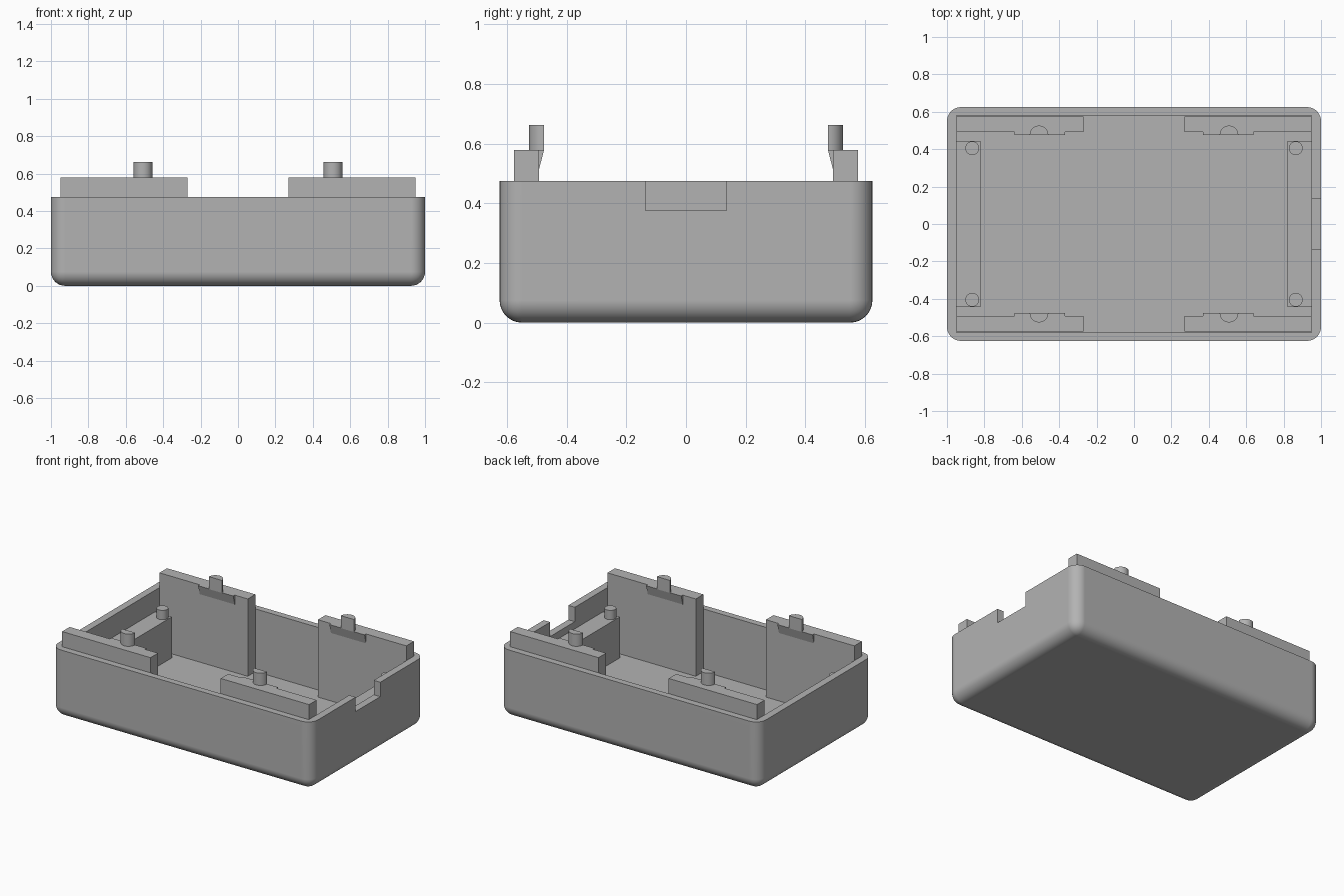
import bpy, bmesh, math
from mathutils import Vector

cube = bpy.data.objects.get("Cube")
if cube:
    bpy.data.objects.remove(cube, do_unlink=True)

grey = bpy.data.materials.new("mid_grey")
grey.use_nodes = True
grey.diffuse_color = (0.45, 0.45, 0.45, 1)
grey.node_tree.nodes["Principled BSDF"].inputs["Base Color"].default_value = grey.diffuse_color

FLOOR = 0.04       # inner floor height
RIM = 0.475        # top of the walls
TAB_TOP = 0.578    # top of the snap tabs
PAD_TOP = 0.325    # top of the end ledges


def prism(name, points, direction):
    """Extrude a closed 3D polygon along a direction."""
    bm = bmesh.new()
    face = bm.faces.new([bm.verts.new(p) for p in points])
    grown = bmesh.ops.extrude_face_region(bm, geom=[face], use_keep_orig=True)
    moved = [v for v in grown["geom"] if isinstance(v, bmesh.types.BMVert)]
    bmesh.ops.translate(bm, verts=moved, vec=Vector(direction))
    bmesh.ops.recalc_face_normals(bm, faces=bm.faces)
    mesh = bpy.data.meshes.new(name)
    bm.to_mesh(mesh)
    bm.free()
    mesh.materials.append(grey)
    obj = bpy.data.objects.new(name, mesh)
    bpy.context.collection.objects.link(obj)
    return obj


def box(name, x, y, z):
    (x0, x1), (y0, y1) = x, y
    base = [(x0, y0, z[0]), (x1, y0, z[0]), (x1, y1, z[0]), (x0, y1, z[0])]
    return prism(name, base, (0, 0, z[1] - z[0]))


def arc(cx, cy, z, r, start, end, steps):
    angles = [start + (end - start) * i / steps for i in range(steps + 1)]
    return [(cx + r * math.cos(a), cy + r * math.sin(a), z) for a in angles]


def select(obj):
    bpy.ops.object.select_all(action="DESELECT")
    obj.select_set(True)
    bpy.context.view_layer.objects.active = obj


def smooth(obj):
    select(obj)
    bpy.ops.object.shade_smooth_by_angle(angle=math.radians(35))


def cut(obj, cutter):
    mod = obj.modifiers.new("cut", "BOOLEAN")
    mod.operation = "DIFFERENCE"
    mod.solver = "EXACT"
    mod.object = cutter
    select(obj)
    bpy.ops.object.modifier_apply(modifier=mod.name)
    bpy.data.objects.remove(cutter, do_unlink=True)


# Outer shell: rounded everywhere except around the open rim
shell = box("shell", (-1, 1), (-0.625, 0.625), (0, RIM))
bm = bmesh.new()
bm.from_mesh(shell.data)
rounded = [e for e in bm.edges if min(v.co.z for v in e.verts) < 0.01]
bmesh.ops.bevel(bm, geom=rounded, offset=0.075, segments=8, profile=0.5, affect="EDGES")
bm.to_mesh(shell.data)
bm.free()

# Hollow interior and the notch in the left end wall
cut(shell, box("cavity_cutter", (-0.95, 0.95), (-0.58, 0.58), (FLOOR, 1)))
cut(shell, box("notch_cutter", (0.9, 1.1), (-0.135, 0.135), (0.375, 1)))
smooth(shell)
weighted = shell.modifiers.new("weighted_normals", "WEIGHTED_NORMAL")
weighted.keep_sharp = True

SIDES = [(sx, sy) for sx in (-1, 1) for sy in (-1, 1)]
NAMES = {(-1, -1): "front_right", (1, -1): "front_left",
         (-1, 1): "back_right", (1, 1): "back_left"}

# Four snap tabs, each with a wedge lip and a half-round pin
for sx, sy in SIDES:
    where = NAMES[sx, sy]
    box(where + "_tab", (sx * 0.27, sx * 0.95), (sy * 0.493, sy * 0.576),
        (FLOOR - 0.01, TAB_TOP))
    lip = [(sx * 0.37, sy * y, z) for y, z in
           ((0.495, 0.505), (0.476, TAB_TOP), (0.495, TAB_TOP))]
    prism(where + "_lip", lip, (sx * 0.27, 0, 0))
    half = arc(sx * 0.508, sy * 0.476, TAB_TOP - 0.002, 0.05, 0, sy * math.pi, 16)
    smooth(prism(where + "_half_pin", half, (0, 0, 0.087)))

# End ledges
for sx, side in ((-1, "right"), (1, "left")):
    box(side + "_ledge", (sx * 0.82, sx * 0.96), (-0.445, 0.445),
        (FLOOR - 0.01, PAD_TOP))

# Locating pegs on the ledges
for sx, sy in SIDES:
    ring = arc(sx * 0.865, sy * 0.405, PAD_TOP - 0.01, 0.037, 0, math.tau, 24)[:-1]
    smooth(prism(NAMES[sx, sy] + "_peg", ring, (0, 0, 0.075)))
